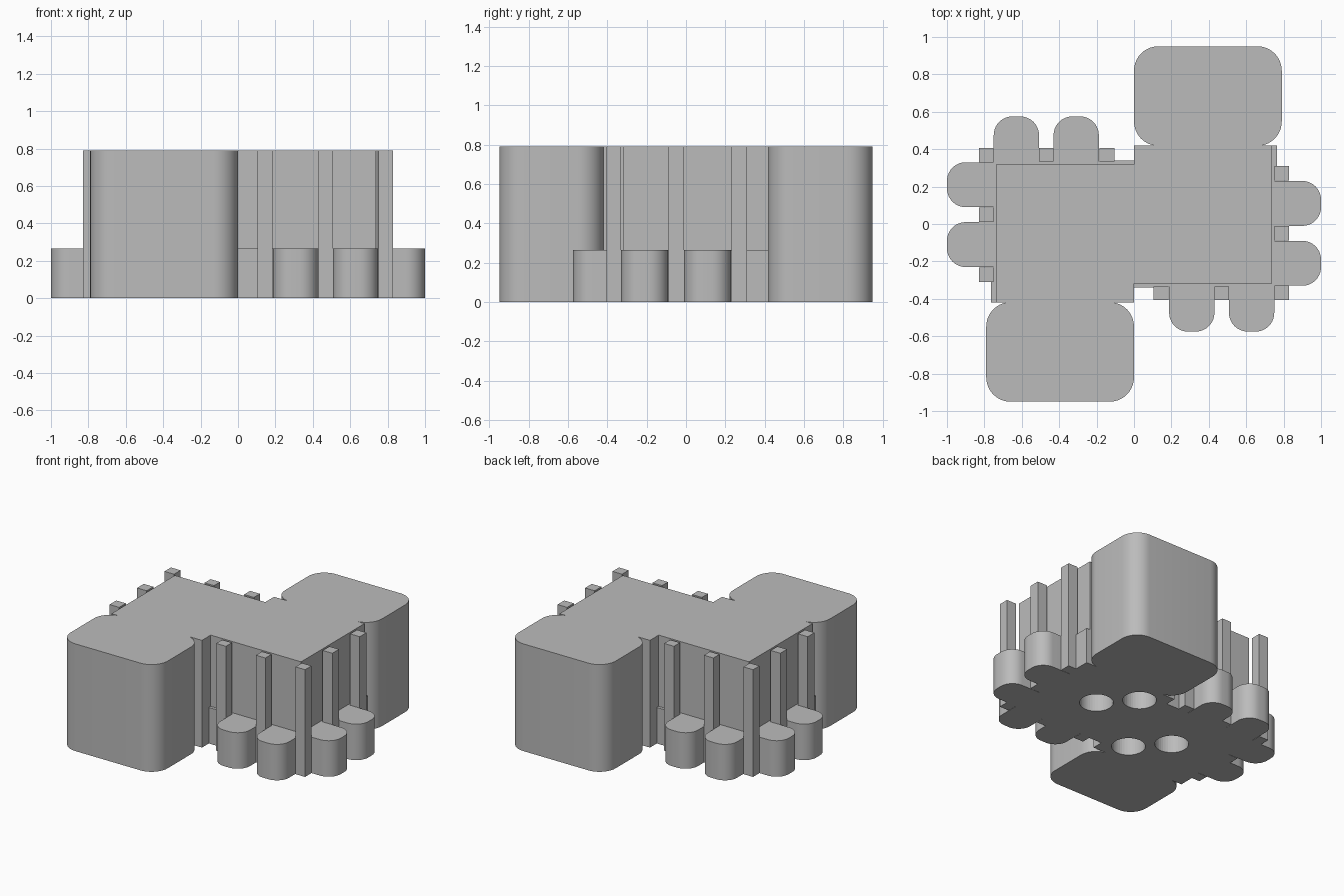
import bpy, bmesh, math

if "Cube" in bpy.data.objects:
    bpy.data.objects.remove(bpy.data.objects["Cube"], do_unlink=True)

TALL, LOW = 0.79, 0.265

grey = bpy.data.materials.new("plain_grey")
grey.use_nodes = True
COLOUR = (0.5, 0.5, 0.5, 1)
grey.diffuse_color = COLOUR
grey.node_tree.nodes["Principled BSDF"].inputs["Base Color"].default_value = COLOUR


def prism(name, outline, height, bottom=0.0):
    """Extrude a flat outline straight up."""
    bm = bmesh.new()
    face = bm.faces.new([bm.verts.new((x, y, bottom)) for x, y in outline])
    up = bmesh.ops.extrude_face_region(bm, geom=[face])["geom"]
    bmesh.ops.translate(bm, vec=(0, 0, height),
                        verts=[v for v in up if isinstance(v, bmesh.types.BMVert)])
    bmesh.ops.recalc_face_normals(bm, faces=bm.faces)
    mesh = bpy.data.meshes.new(name)
    bm.to_mesh(mesh)
    bm.free()
    mesh.materials.append(grey)
    obj = bpy.data.objects.new(name, mesh)
    bpy.context.collection.objects.link(obj)
    return obj


def turned(points):
    return [(-x, -y) for x, y in points]


def rounded(x0, x1, y0, y1, radii, steps=10):
    """Rectangle with a radius per corner, from front left anticlockwise."""
    corners = [(x0, y0, 1, 1), (x1, y0, -1, 1), (x1, y1, -1, -1), (x0, y1, 1, -1)]
    points = []
    for i, ((x, y, sx, sy), r) in enumerate(zip(corners, radii)):
        if r == 0:
            points.append((x, y))
            continue
        for k in range(steps + 1):
            a = math.pi + (i + k / steps) * math.pi / 2
            points.append((x + sx * r + r * math.cos(a), y + sy * r + r * math.sin(a)))
    return points


def pair(name, outline, height, smooth=False):
    """Part and its copy turned half way round the centre."""
    for suffix, pts in (("a", outline), ("b", turned(outline))):
        obj = prism(name + "_" + suffix, pts, height)
        if smooth:
            bpy.ops.object.select_all(action="DESELECT")
            obj.select_set(True)
            bpy.context.view_layer.objects.active = obj
            bpy.ops.object.shade_smooth_by_angle(angle=math.radians(30))


# Stepped centre block and the low plinth around it
core_half = [(0, 0.42), (0.737, 0.42), (0.737, -0.318), (0, -0.318)]
core = prism("centre_block", core_half + turned(core_half), TALL)
base_half = [(0, 0.42), (0.765, 0.42), (0.765, 0.31), (0.752, 0.31),
             (0.752, -0.335), (0.105, -0.335), (0.105, -0.34), (0, -0.34)]
base = prism("low_plinth", base_half + turned(base_half), LOW)

# Round sockets in the underside
for n, (x, y) in enumerate([(0.37, 0.05), (0.17, 0.26), (-0.37, -0.05), (-0.17, -0.26)]):
    r = 0.113
    cutter = prism(f"socket_cutter_{n}",
                   rounded(x - r, x + r, y - r, y + r, [r] * 4)[:], 0.45, -0.1)
    bm = bmesh.new()
    bm.from_mesh(cutter.data)
    bmesh.ops.remove_doubles(bm, verts=bm.verts, dist=0.0001)
    bm.to_mesh(cutter.data)
    bm.free()
    for body in (core, base):
        cut = body.modifiers.new("socket", "BOOLEAN")
        cut.operation = "DIFFERENCE"
        cut.solver = "EXACT"
        cut.object = cutter
    cutter.hide_render = True
    cutter.hide_set(True)

# Large rounded wings
pair("wing", rounded(0, 0.79, 0.418, 0.95, [0.13] * 4), TALL, True)

# Low rounded tabs on the long and short sides
R = 0.1
for n, x in enumerate((0.188, 0.508)):
    pair(f"long_side_tab_{n}", rounded(x, x + 0.242, -0.575, -0.3, [R, R, 0, 0]), LOW, True)
for n, y in enumerate((-0.33, -0.01)):
    pair(f"short_side_tab_{n}", rounded(0.7, 1, y, y + 0.24, [0, R, R, 0]), LOW, True)

# Slim upright posts standing clear of the walls
posts = [(0.105, 0.185, -0.405, -0.335), (0.43, 0.507, -0.405, -0.335),
         (0.752, 0.83, -0.405, -0.33), (0.752, 0.83, -0.088, -0.01),
         (0.752, 0.83, 0.232, 0.31)]
for n, (x0, x1, y0, y1) in enumerate(posts):
    pair(f"post_{n}", rounded(x0, x1, y0, y1, [0] * 4), TALL)
